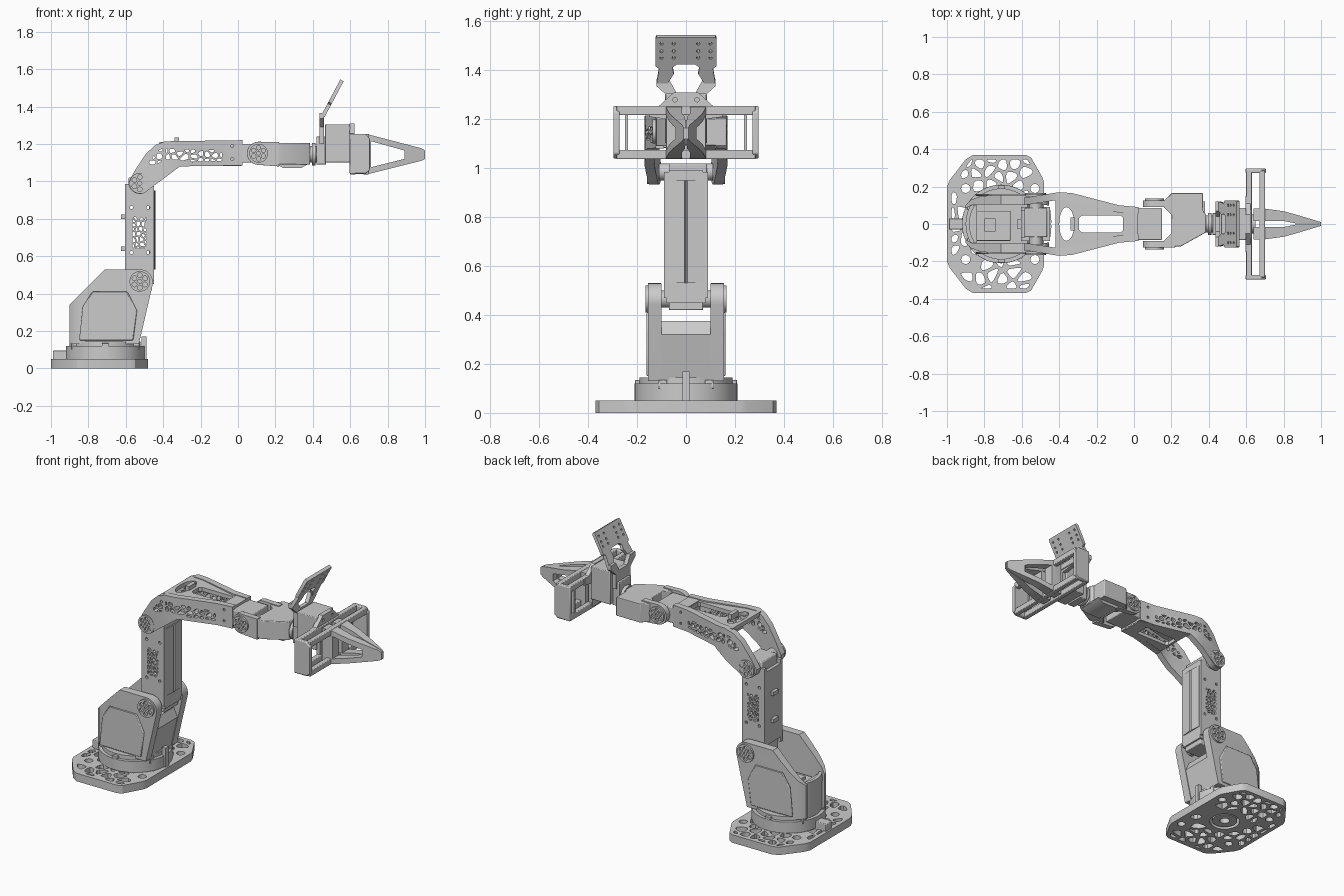
import bpy, bmesh, math, random
from mathutils import Vector

if "Cube" in bpy.data.objects:
    bpy.data.objects.remove(bpy.data.objects["Cube"])

random.seed(4)


def arc(cx, cy, r, a0=0, a1=360, n=28, ry=None):
    full = abs(a1 - a0) >= 360
    angles = [math.radians(a0 + (a1 - a0) * i / (n if full else n - 1)) for i in range(n)]
    return [(cx + r * math.cos(a), cy + (ry or r) * math.sin(a)) for a in angles]


def rect(a, b, c, d):
    return [(a, c), (b, c), (b, d), (a, d)]


def sym(pts):
    """Close a half outline (u, v>0) by mirroring it in v."""
    return pts + [(u, -v) for u, v in reversed(pts)]


def plate(name, outline, axis, lo, hi, holes=(), mirror=False, bevel=0):
    """Extrude a flat outline with holes along an axis, from lo to hi."""
    cu = bpy.data.curves.new(name, 'CURVE')
    cu.dimensions, cu.fill_mode, cu.extrude = '2D', 'BOTH', (hi - lo) / 2
    for loop in [outline, *holes]:
        sp = cu.splines.new('POLY')
        sp.points.add(len(loop) - 1)
        for p, (u, v) in zip(sp.points, loop):
            p.co = (u, v, 0, 1)
        sp.use_cyclic_u = True
    tmp = bpy.data.objects.new("tmp", cu)
    bpy.context.collection.objects.link(tmp)
    dg = bpy.context.evaluated_depsgraph_get()
    me = bpy.data.meshes.new_from_object(tmp.evaluated_get(dg))
    bpy.data.objects.remove(tmp)
    bm = bmesh.new()
    bm.from_mesh(me)
    bmesh.ops.remove_doubles(bm, verts=bm.verts, dist=1e-5)
    for v in bm.verts:
        a, b, c = v.co.x, v.co.y, v.co.z + (lo + hi) / 2
        v.co = {'X': (c, a, b), 'Y': (a, c, b), 'Z': (a, b, c)}[axis]
    bmesh.ops.recalc_face_normals(bm, faces=bm.faces)
    bm.to_mesh(me)
    bm.free()
    me.name = name
    ob = bpy.data.objects.new(name, me)
    bpy.context.collection.objects.link(ob)
    if bevel:
        m = ob.modifiers.new("bevel", 'BEVEL')
        m.width, m.segments, m.limit_method, m.angle_limit = bevel, 2, 'ANGLE', math.radians(40)
    if mirror:
        ob.modifiers.new("mirror", 'MIRROR').use_axis = (False, True, False)
    return ob


def box(name, x0, x1, y0, y1, z0, z1, **kw):
    return plate(name, rect(x0, x1, y0, y1), 'Z', z0, z1, **kw)


def interp(x, table):
    for (x0, *a), (x1, *b) in zip(table, table[1:]):
        if x <= x1:
            t = max(0, (x - x0) / (x1 - x0))
            return [p + (q - p) * t for p, q in zip(a, b)]
    return list(table[-1][1:])


def reshape(ob, table):
    """Bend a y-plate so its faces follow rows of (x, inner y, outer y)."""
    bm = bmesh.new()
    bm.from_mesh(ob.data)
    mid = sum(v.co.y for v in bm.verts) / len(bm.verts)
    mid = (min(v.co.y for v in bm.verts) + max(v.co.y for v in bm.verts)) / 2
    for row in table[1:-1]:
        bmesh.ops.bisect_plane(bm, geom=bm.verts[:] + bm.edges[:] + bm.faces[:],
                               plane_co=(row[0], 0, 0), plane_no=(1, 0, 0))
    for v in bm.verts:
        inner, outer = interp(v.co.x, table)
        v.co.y = outer if v.co.y > mid else inner
    bm.to_mesh(ob.data)
    bm.free()


def clip(poly, point, normal):
    out = []
    for a, b in zip(poly, poly[1:] + poly[:1]):
        da, db = (a - point).dot(normal), (b - point).dot(normal)
        if da <= 0:
            out.append(a)
        if da * db < 0:
            out.append(a.lerp(b, da / (da - db)))
    return out


def cells(region, step, gap, avoid=()):
    """Rounded Voronoi openings inside a convex region."""
    us, vs = zip(*region)
    nu, nv = [max(1, round((max(w) - min(w)) / step)) + 1 for w in (us, vs)]
    seeds = [Vector((min(us) + (i + random.uniform(-.38, .38)) * step,
                     min(vs) + (j + random.uniform(-.38, .38)) * step))
             for i in range(nu) for j in range(nv)]
    out = []
    for s in seeds:
        poly = [Vector(p) for p in region]
        for o in seeds:
            d = o - s
            if o is not s and d.length < 4 * step and poly:
                d.normalize()
                poly = clip(poly, (s + o) / 2 - d * gap / 2, d)
        if len(poly) < 3:
            continue
        area = sum(a.cross(b) for a, b in zip(poly, poly[1:] + poly[:1])) / 2
        c = sum(poly, Vector((0, 0))) / len(poly)
        if abs(area) < .12 * step * step or any(
                (p - Vector(q)).length < r for p in poly + [c] for *q, r in avoid):
            continue
        out.append([tuple(a.lerp(b, t)) for a, b in zip(poly, poly[1:] + poly[:1]) for t in (.25, .75)])
    return out


def hinge_disc(name, x, z, y, r=.055):
    holes = [arc(x + .6 * r * math.cos(a), z + .6 * r * math.sin(a), .23 * r, n=12)
             for a in [math.radians(30 + 60 * k) for k in range(6)]]
    plate(name, arc(x, z, r), 'Y', y, y + .012, holes=holes + [arc(x, z, .2 * r, n=12)], mirror=True)


# Base plate with organic openings
foot = sym([(-1, .2), (-.985, .235), (-.9, .345), (-.86, .37), (-.58, .37), (-.55, .355), (-.49, .25), (-.48, .22)])
inset = sym([(-.975, .2), (-.87, .345), (-.57, .345), (-.505, .23)])[::-1]
bolts = [(x, y) for x in (-.9, -.53) for y in (-.19, .19)]
foot_holes = cells(inset, .068, .018, [(-.71, 0, .12)] + [(x, y, .035) for x, y in bolts])
plate("base_plate", foot, 'Z', 0, .05,
      holes=foot_holes + [arc(x, y, .024, n=16) for x, y in bolts] + [arc(-.71, 0, .09)])
plate("base_hub", arc(-.71, 0, .075), 'Z', .005, .06, holes=[arc(-.71, 0, .03, n=16)])
box("cable_tab", -.99, -.91, -.03, .03, .04, .095, bevel=.004)

# Turntable
plate("turntable", arc(-.71, 0, .21, n=64), 'Z', .05, .12, bevel=.006)
plate("turntable_ring", arc(-.71, 0, .19, n=64), 'Z', .115, .145)
for k in range(6):
    a = math.radians(30 + 60 * k)
    cx, cy = -.71 + .19 * math.cos(a), .19 * math.sin(a)
    box("turntable_clamp", cx - .018, cx + .018, cy - .018, cy + .018, .1, .135, bevel=.003)
box("index_pin", -.515, -.49, -.015, .015, .05, .17)

# Shoulder housing
side = [(-.9, .13), (-.9, .34), (-.71, .53)] + arc(-.525, .46, .07, 90, -15, 12) + [(-.53, .13)]
reshape(plate("shoulder_wall", side, 'Y', .1, .155, mirror=True),
        [(-.9, .085, .1), (-.87, .1, .13), (-.82, .105, .148), (-.75, .105, .155), (-.45, .1, .155)])
panel = [(-.85, .15), (-.83, .33), (-.78, .41), (-.59, .41), (-.54, .31), (-.56, .15)]
plate("shoulder_side_panel", panel, 'Y', .15, .161, mirror=True, bevel=.006)
plate("shoulder_back", arc(-.7, 0, .2, 148, 212, 16) + arc(-.7, 0, .18, 212, 148, 16), 'Z', .13, .34)
plate("shoulder_front", [(-.57, .13), (-.535, .13), (-.49, .32), (-.515, .375), (-.55, .375)], 'Y', -.125, .125)
box("shoulder_servo", -.85, -.66, -.09, .07, .14, .3, bevel=.005)
box("shoulder_servo_cap", -.8, -.74, -.04, .03, .29, .32)
box("shoulder_brace", -.88, -.84, -.1, .1, .29, .32)
hinge_disc("shoulder_hinge", -.525, .465, .154)

# Upper arm: pierced side plates, grooved front, flat back
screws = [(x, z) for x in (-.57, -.48) for z in (.62, .86)]
weave = cells(rect(-.565, -.49, .64, .81), .026, .008)
plate("upper_arm_side", rect(-.605, -.45, .47, .985), 'Y', .07, .09, mirror=True,
      holes=weave + [arc(x, z, .009, n=12) for x, z in screws])
plate("upper_arm_front", sym([(-.475, .088), (-.447, .075), (-.441, .006), (-.452, 0)])[:-1], 'Z', .53, .95)
for lo, hi, w in ((.95, .99, .07), (.45, .53, .08)):
    plate("upper_arm_front_end", rect(-.475, -.45, -w, w), 'Z', lo, hi)
box("upper_arm_back", -.605, -.585, -.088, .088, .5, .96)
for z in (.64, .81):
    box("cable_clip", -.625, -.6, -.025, .025, z - .012, z + .012)
box("lower_servo", -.59, -.46, -.07, .07, .42, .55, bevel=.005)
box("elbow_servo", -.585, -.465, -.07, .085, .9, 1.02, bevel=.005)
for z in (.465, .985):
    plate("hinge_pin", arc(-.525, z, .035), 'Y', -.11, .11)

# Forearm: bent pierced walls with top and bottom covers
wall = (arc(-.525, .995, .062, 180, 320, 14) + [(-.31, 1.08), (.025, 1.085), (.025, 1.22), (-.39, 1.214),
        (-.44, 1.195), (-.49, 1.15), (-.55, 1.06)])
lattice = (cells([(-.49, 1.09), (-.44, 1.09), (-.395, 1.115), (-.395, 1.175), (-.42, 1.17)], .036, .01)
           + cells([(-.385, 1.1), (-.085, 1.11), (-.085, 1.165), (-.385, 1.175)], .036, .01))
bend = [(-.59, .1, .14), (-.4, .13, .17), (-.33, .125, .165), (-.08, .06, .1), (.03, .055, .09)]
reshape(plate("forearm_wall", wall, 'Y', .1, .14, mirror=True,
              holes=lattice + [arc(-.03, z, .008, n=10) for z in (1.12, 1.19)]), bend)
slot = sym([(-.295, .03), (-.28, .045), (-.07, .045), (-.06, .035)])
plate("forearm_top", sym([(-.42, .14), (-.33, .15), (-.08, .09), (.02, .08)]), 'Z', 1.185, 1.21,
      holes=[slot, arc(-.36, 0, .04, n=24, ry=.09)])
plate("forearm_bottom", sym([(-.31, .15), (-.08, .09), (.02, .08)]), 'Z', 1.083, 1.105, holes=[slot])
box("forearm_cable_clip", -.34, -.315, -.035, .035, 1.2, 1.235)
box("forearm_end", -.055, .022, -.065, .065, 1.09, 1.215)
hinge_disc("elbow_hinge", -.525, .99, .148)

# Wrist pitch fork and roll servo
box("wrist_servo", .0, .15, -.085, .085, 1.1, 1.2, bevel=.005)
fork = arc(.11, 1.15, .062, 90, 270, 14) + [(.22, 1.08), (.22, 1.21)]
plate("wrist_fork", fork, 'Y', .09, .125, mirror=True, bevel=.004)
yoke = [(.16, .125), (.2, .165), (.37, .165), (.37, .07), (.385, .05), (.385, -.045), (.25, -.12), (.16, -.125),
        (.16, -.09), (.2, -.05), (.2, .05), (.16, .09)]
plate("wrist_yoke", yoke, 'Z', 1.09, 1.205, bevel=.004)
plate("wrist_yoke_keel", [(.2, 1.095), (.24, 1.072), (.34, 1.072), (.38, 1.095)], 'Y', -.04, .12)
hinge_disc("wrist_hinge", .11, 1.15, .124, .05)
plate("roll_axle", arc(0, 1.145, .045), 'X', .37, .47)
plate("roll_flange", arc(0, 1.145, .06), 'X', .395, .415)

# Gripper body with camera bracket
box("gripper_servo", .465, .6, -.085, .085, 1.1, 1.305, bevel=.004)
box("gripper_mount", .42, .47, -.06, .06, 1.09, 1.24, bevel=.004)
plate("gripper_face", [(-.05, 1.31), (-.11, 1.255), (-.15, 1.25), (-.15, 1.21), (-.075, 1.2), (-.075, 1.05),
                       (.075, 1.05), (.075, 1.2), (.15, 1.21), (.15, 1.25), (.11, 1.255), (.05, 1.31)],
      'X', .595, .622, holes=[arc(y, 1.28, .009, n=10) for y in (-.045, .045)])
half = [(.07, 1.2), (.07, 1.29), (.12, 1.335), (.12, 1.365), (.07, 1.365), (.04, 1.31)]
plate("camera_bracket", half + [(-y, z) for y, z in reversed(half)], 'X', .435, .46)
half = [(.12, .215), (.125, .205), (.125, .08), (.11, .07), (.12, 0), (.075, 0), (.05, .045), (.055, .075), (.035, .09)]
cam = plate("camera_plate", half + [(-y, z) for y, z in reversed(half)], 'X', -.01, .01,
            holes=[arc(y, t, .007, n=10) for y in (-.1, -.05, .05, .1) for t in (.12, .15, .185)])
cam.location, cam.rotation_euler = (.455, 0, 1.35), (0, math.radians(28), 0)

# Slide frame: four rails closed by rounded end plates
for x in (.6, .67):
    for z in (1.037, 1.217):
        box("slide_rail", x, x + .03, -.285, .285, z, z + .037, bevel=.004)
end = [(.597, 1.04), (.68, 1.04), (.705, 1.06), (.705, 1.23), (.68, 1.254), (.597, 1.254)]
plate("slide_end", end, 'Y', .272, .297, mirror=True, bevel=.005)
box("slide_post", .6, .62, .238, .25, 1.05, 1.24, mirror=True)

# Tapered fingers with open sides
finger = [(.64, 1.04), (.7, 1.04), (.98, 1.11), (1, 1.12), (1, 1.165), (.98, 1.177), (.7, 1.25), (.64, 1.25)]
window = [(.71, 1.075), (.89, 1.12), (.89, 1.165), (.71, 1.215)]
reshape(plate("finger", finger, 'Y', .02, .08, holes=[window], mirror=True),
        [(.64, .016, .082), (.7, .016, .082), (.8, .016, .068), (.86, .004, .052), (1, .001, .01)])
plate("gripper_pinion", arc(0, 1.145, .05), 'X', .615, .65)

bpy.ops.object.select_all(action='SELECT')
bpy.context.view_layer.objects.active = cam
bpy.ops.object.shade_smooth_by_angle(angle=math.radians(30))
